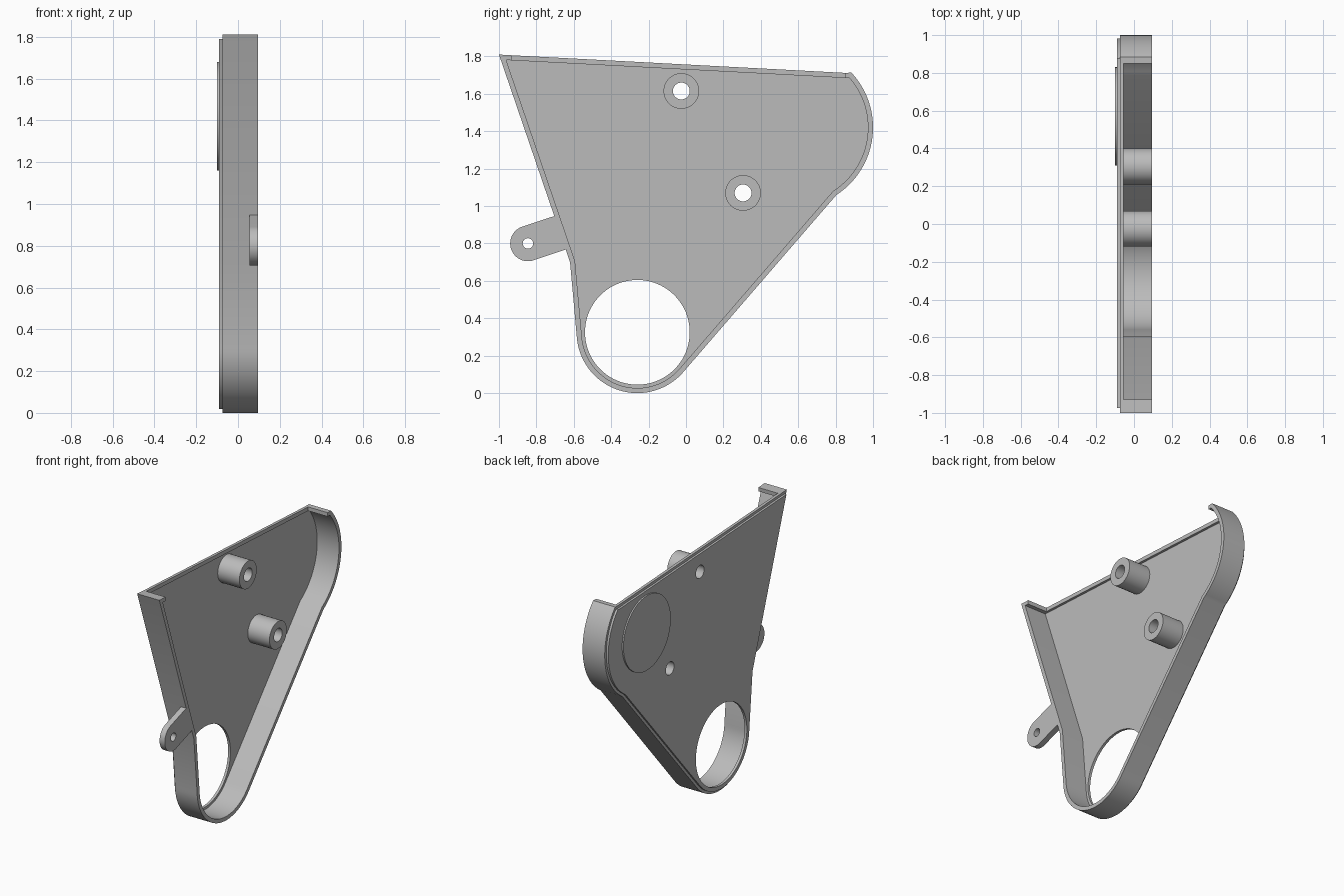
import bpy, math
from mathutils import Matrix, Vector

cube = bpy.data.objects.get("Cube")
if cube:
    bpy.data.objects.remove(cube, do_unlink=True)

grey = bpy.data.materials.new("plain grey")
grey.use_nodes = True
colour = (0.5, 0.5, 0.5, 1)
grey.diffuse_color = colour
grey.node_tree.nodes["Principled BSDF"].inputs["Base Color"].default_value = colour

# Local sheet axes (x, y, extrusion) become world (y, z, x)
TO_WORLD = Matrix(((0, 0, 1, 0), (1, 0, 0, 0), (0, 1, 0, 0), (0, 0, 0, 1)))


def arc(cy, cz, r, start, end, steps):
    angles = [math.radians(start + (end - start) * i / steps) for i in range(steps + 1)]
    return [Vector((cy + r * math.cos(a), cz + r * math.sin(a))) for a in angles]


def circle(cy, cz, r, steps=48):
    return arc(cy, cz, r, 0, 360, steps)[:-1]


def inset(points, dist):
    """Mitred inward offset of a counter-clockwise loop."""
    result = []
    for i, p in enumerate(points):
        a = (p - points[i - 1]).normalized()
        b = (points[(i + 1) % len(points)] - p).normalized()
        na, nb = Vector((-a.y, a.x)), Vector((-b.y, b.x))
        result.append(p + (na + nb) * dist / (1 + na.dot(nb)))
    return result


def sheet(name, loops, x0, x1):
    """Extrude a filled profile, with later loops as holes, from x0 to x1."""
    curve = bpy.data.curves.new(name + " profile", 'CURVE')
    curve.dimensions = '2D'
    curve.fill_mode = 'BOTH'
    curve.extrude = (x1 - x0) / 2
    for loop in loops:
        spline = curve.splines.new('POLY')
        spline.points.add(len(loop) - 1)
        for sp, p in zip(spline.points, loop):
            sp.co = (p.x, p.y, 0, 1)
        spline.use_cyclic_u = True
    helper = bpy.data.objects.new(name + " helper", curve)
    bpy.context.collection.objects.link(helper)
    bpy.context.view_layer.update()
    evaluated = helper.evaluated_get(bpy.context.evaluated_depsgraph_get())
    mesh = bpy.data.meshes.new_from_object(evaluated)
    bpy.data.objects.remove(helper, do_unlink=True)
    mesh.transform(Matrix.Translation(((x0 + x1) / 2, 0, 0)) @ TO_WORLD)
    mesh.name = name
    mesh.materials.clear()
    mesh.materials.append(grey)
    obj = bpy.data.objects.new(name, mesh)
    bpy.context.collection.objects.link(obj)
    # Weld the caps to the sides
    bpy.ops.object.select_all(action='DESELECT')
    obj.select_set(True)
    bpy.context.view_layer.objects.active = obj
    bpy.ops.object.mode_set(mode='EDIT')
    bpy.ops.mesh.select_all(action='SELECT')
    bpy.ops.mesh.remove_doubles(threshold=0.0001)
    bpy.ops.mesh.normals_make_consistent(inside=False)
    bpy.ops.object.mode_set(mode='OBJECT')
    bpy.ops.object.shade_smooth_by_angle(angle=math.radians(25))
    return obj


# Cover outline, from the left top return round to the right top return
outer = [Vector((-0.93, 1.806)), Vector((-1, 1.81)), Vector((-0.62, 0.70))]
outer += arc(-0.26, 0.325, 0.325, 183, 320, 40)
outer += arc(0.57, 1.42, 0.43, -57, 43, 32)
outer += [Vector((0.85, 1.712))]
inner = inset(outer, 0.027)

# Deep rim, open along the top, and the low lip that closes it
sheet("rim_wall", [outer + inner[::-1]], -0.075, 0.095)
sheet("top_lip", [[outer[-1], outer[0], inner[0], inner[-1]]], -0.075, -0.055)

# Floor with the large opening and two screw holes
bosses = {"upper_boss": (-0.025, 1.615), "lower_boss": (0.305, 1.07)}
holes = [circle(y, z, 0.045) for y, z in bosses.values()]
sheet("floor_plate", [inset(outer, 0.018), circle(-0.26, 0.325, 0.28, 80)] + holes,
      -0.09, -0.072)

# Hollow screw bosses
for name, (y, z) in bosses.items():
    sheet(name, [circle(y, z, 0.095), circle(y, z, 0.045)], -0.073, 0.095)

# Raised round pad on the outside of the floor
sheet("round_pad", [circle(0.57, 1.42, 0.26, 80)], -0.1, -0.089)

# Mounting tab
tab = arc(-0.845, 0.80, 0.095, 109, 289, 28)
tab += [Vector((-0.63, 0.772)), Vector((-0.69, 0.951))]
sheet("mounting_tab", [tab, circle(-0.845, 0.80, 0.028, 32)], 0.055, 0.095)
